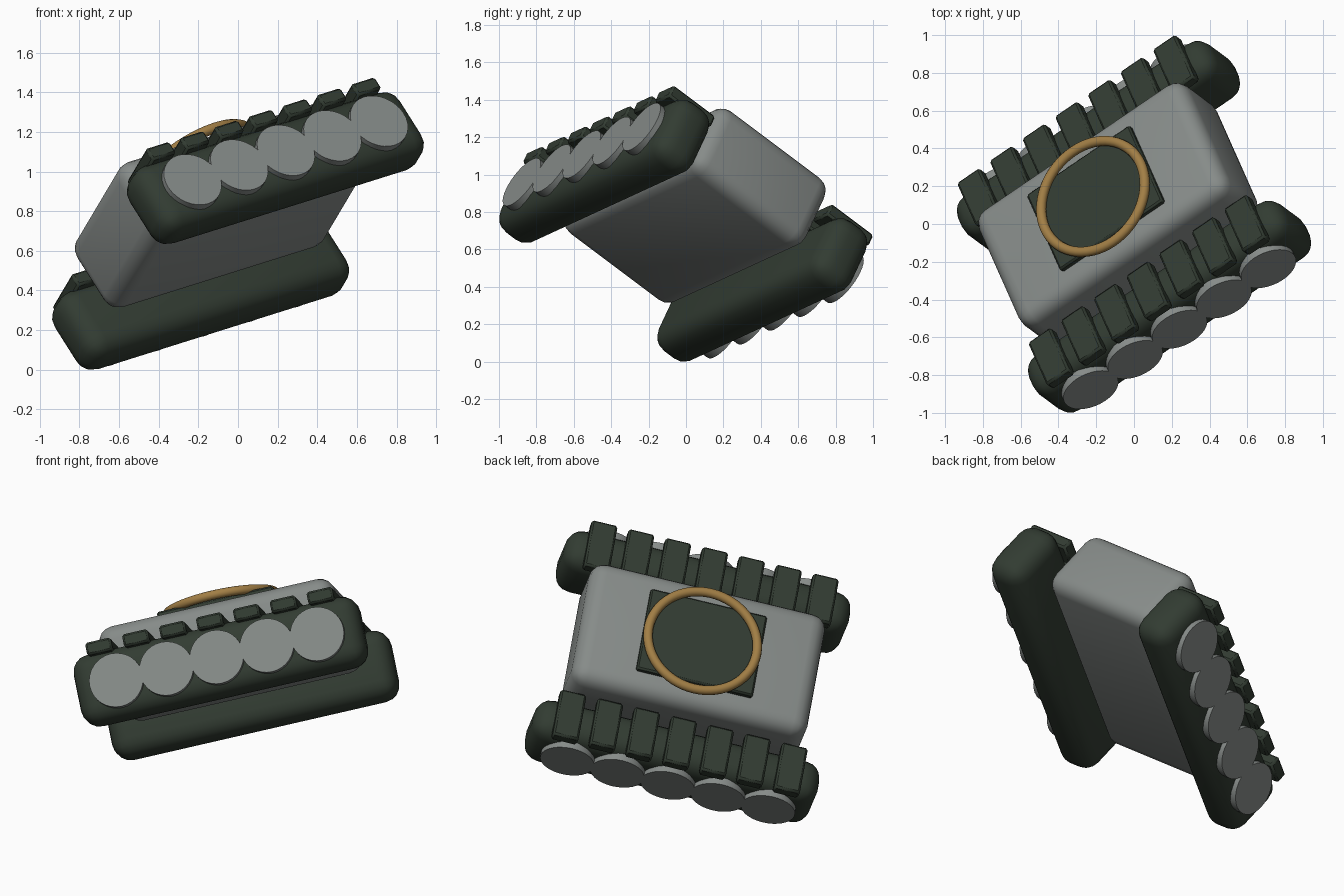
import bpy
import math
from mathutils import Matrix, Vector

cube = bpy.data.objects.get("Cube")
if cube:
    bpy.data.objects.remove(cube, do_unlink=True)

# Tilted vehicle frame: length, width and up axes
length = Vector((0.80, 0.545, 0.251)).normalized()
width = Vector((-0.337, 0.753, -0.566))
width = (width - length * width.dot(length)).normalized()
up = length.cross(width)
FRAME = Matrix((length, width, up)).transposed().to_4x4()
FRAME.translation = (0, -0.015, 0.70)


def material(name, color):
    m = bpy.data.materials.new(name)
    m.use_nodes = True
    m.diffuse_color = (*color, 1)
    m.node_tree.nodes["Principled BSDF"].inputs["Base Color"].default_value = (*color, 1)
    return m


GREY = material("light_grey", (0.24, 0.26, 0.25))
GREEN = material("dark_green", (0.032, 0.045, 0.032))
GOLD = material("brass", (0.36, 0.21, 0.06))


def finish(name, mat, pos, turn=None, bevel=0, segments=1, angle=35):
    """Name, colour, bevel and place the active primitive in the vehicle frame."""
    ob = bpy.context.object
    ob.name = name
    ob.data.materials.append(mat)
    if bevel:
        mod = ob.modifiers.new("rounded_edges", "BEVEL")
        mod.width = bevel
        mod.segments = segments
        mod.limit_method = "ANGLE"
    bpy.ops.object.shade_smooth_by_angle(angle=math.radians(angle))
    ob.matrix_world = FRAME @ Matrix.Translation(pos) @ (turn or Matrix())
    return ob


def box(name, mat, pos, size, bevel, segments, angle=35):
    bpy.ops.mesh.primitive_cube_add(size=1)
    bpy.context.object.data.transform(Matrix.Diagonal((*size, 1)))
    return finish(name, mat, pos, None, bevel, segments, angle)


# Hull between the tracks
box("hull", GREY, (0, 0, 0.17), (1.38, 0.80, 0.445), 0.09, 4, 100)

# Roof plate with a ring on it
box("roof_plate", GREEN, (0, 0, 0.40), (0.68, 0.53, 0.05), 0.01, 1)
bpy.ops.mesh.primitive_torus_add(major_radius=0.316, minor_radius=0.027,
                                 major_segments=64, minor_segments=12)
finish("roof_ring", GOLD, (0, 0, 0.437), angle=60)

# Tracks with pads on top and wheels on the outer side
for side, label in ((-1, "near"), (1, "far")):
    y = side * 0.561
    box(f"{label}_track", GREEN, (0, y, 0), (1.67, 0.26, 0.41), 0.10, 4, 100)
    for i in range(7):
        box(f"{label}_pad_{i + 1}", GREEN, ((i - 3) * 0.216, y, 0.215),
            (0.15, 0.30, 0.075), 0.012, 1)
    for i in range(5):
        bpy.ops.mesh.primitive_cylinder_add(vertices=32, radius=0.155, depth=0.08)
        finish(f"{label}_wheel_{i + 1}", GREY,
               ((i - 2) * 0.294, y + side * 0.12, 0),
               Matrix.Rotation(math.pi / 2, 4, "X"))
